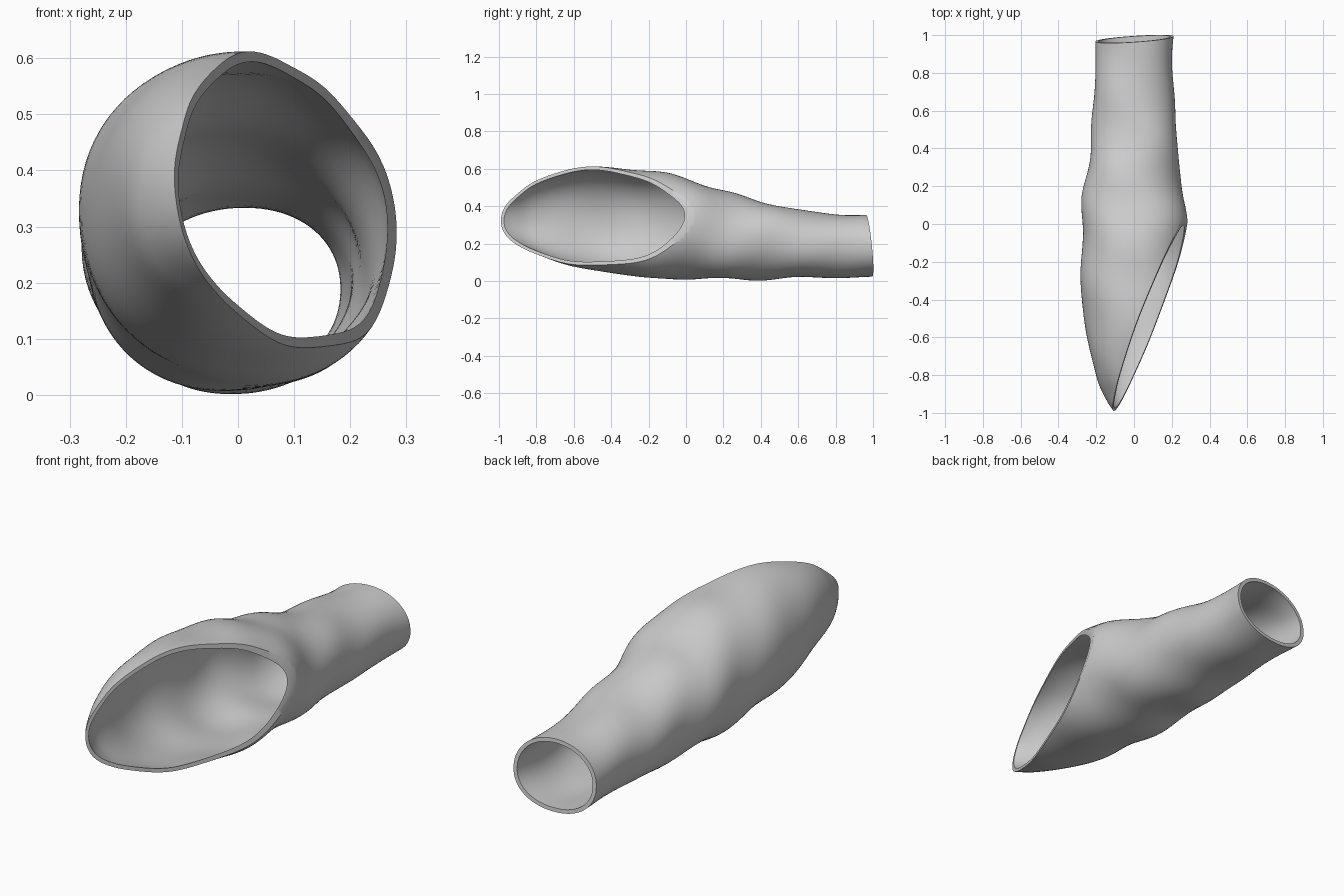
import bpy
import bmesh
from math import sin, cos, pi, tau, copysign
from mathutils import Vector

cube = bpy.data.objects.get("Cube")
if cube:
    bpy.data.objects.remove(cube, do_unlink=True)

SIDES = 96      # points around the tube
STEPS = 8       # rings between two control sections
WALL = 0.018    # cloth thickness

# Control sections: y, left edge x, right edge x, bottom z, top z
SECTIONS = [
    (-1.08, -.02, .16, .29, .42),
    (-1, -.10, .17, .23, .47),
    (-.9, -.16, .19, .18, .51),
    (-.8, -.20, .21, .14, .55),
    (-.6, -.25, .26, .08, .60),
    (-.4, -.275, .29, .04, .61),
    (-.2, -.28, .29, .02, .585),
    (0, -.275, .28, .01, .55),
    (.2, -.26, .25, .01, .485),
    (.4, -.235, .235, .01, .42),
    (.6, -.215, .215, .015, .385),
    (.85, -.205, .205, .02, .35),
    (1.05, -.205, .21, .02, .355),
]


def smooth_sections(rows):
    """Catmull-Rom interpolation through the control sections."""
    rows = [Vector(r) for r in rows]
    result = []
    for i in range(len(rows) - 1):
        a, b = rows[max(i - 1, 0)], rows[i]
        c, d = rows[i + 1], rows[min(i + 2, len(rows) - 1)]
        for k in range(STEPS):
            t = k / STEPS
            result.append((b * 2 + (c - a) * t + (a * 2 - b * 5 + c * 4 - d) * t ** 2
                           + (b * 3 - a - c * 3 + d) * t ** 3) / 2)
    return result + [rows[-1]]


def rounded(v):
    """Slightly squared-off ellipse coordinate."""
    return copysign(abs(v) ** 0.94, v)


def folds(angle, y):
    """Soft diagonal cloth folds, strongest near the elbow."""
    strength = 0.003 + 0.005 * max(0, 1 - abs(y - 0.15) / 0.6)
    return strength * (sin(2 * angle + 13 * y) + 0.6 * sin(3 * angle - 17 * y + 1))


def add_tube(bm, rows, inset, flip):
    """Loft one open tube through the sections."""
    rings = []
    for y, left, right, low, high in rows:
        ring = []
        for i in range(SIDES):
            a = tau * i / SIDES
            grow = folds(a, y) - inset
            x = (left + right) / 2 + ((right - left) / 2 + grow) * rounded(cos(a))
            z = (low + high) / 2 + ((high - low) / 2 + grow) * rounded(sin(a))
            ring.append(bm.verts.new((x, y, z)))
        rings.append(ring)
    for r, s in zip(rings, rings[1:]):
        for i in range(SIDES):
            j = (i + 1) % SIDES
            quad = (r[i], s[i], s[j], r[j])
            bm.faces.new(quad[::-1] if flip else quad)


def cut_and_rim(bm, point, normal):
    """Trim both walls by a plane and join them with a flat rim."""
    cut = bmesh.ops.bisect_plane(
        bm, geom=bm.verts[:] + bm.edges[:] + bm.faces[:], dist=1e-6,
        plane_co=point, plane_no=normal, clear_outer=True)
    edges = [e for e in cut["geom_cut"] if isinstance(e, bmesh.types.BMEdge)]
    bmesh.ops.bridge_loops(bm, edges=edges)


# Sleeve: outer and inner wall, slanted shoulder opening, nearly square cuff
bm = bmesh.new()
rows = smooth_sections(SECTIONS)
add_tube(bm, rows, 0, False)
add_tube(bm, rows, WALL, True)
cut_and_rim(bm, (0.27, 0, 0.32), (1, -0.38, 0.2))
cut_and_rim(bm, (0, 0.98, 0.18), (-0.07, 1, 0.1))
bmesh.ops.recalc_face_normals(bm, faces=bm.faces[:])

mesh = bpy.data.meshes.new("sleeve")
bm.to_mesh(mesh)
bm.free()
sleeve = bpy.data.objects.new("sleeve", mesh)
bpy.context.collection.objects.link(sleeve)

# Plain grey cloth
cloth = bpy.data.materials.new("grey cloth")
cloth.use_nodes = True
colour = (0.6, 0.6, 0.6, 1)
cloth.diffuse_color = colour
cloth.node_tree.nodes["Principled BSDF"].inputs["Base Color"].default_value = colour
mesh.materials.append(cloth)

# Smooth walls with crisp rims
bpy.ops.object.select_all(action="DESELECT")
sleeve.select_set(True)
bpy.context.view_layer.objects.active = sleeve
bpy.ops.object.shade_smooth_by_angle(angle=pi / 5)
